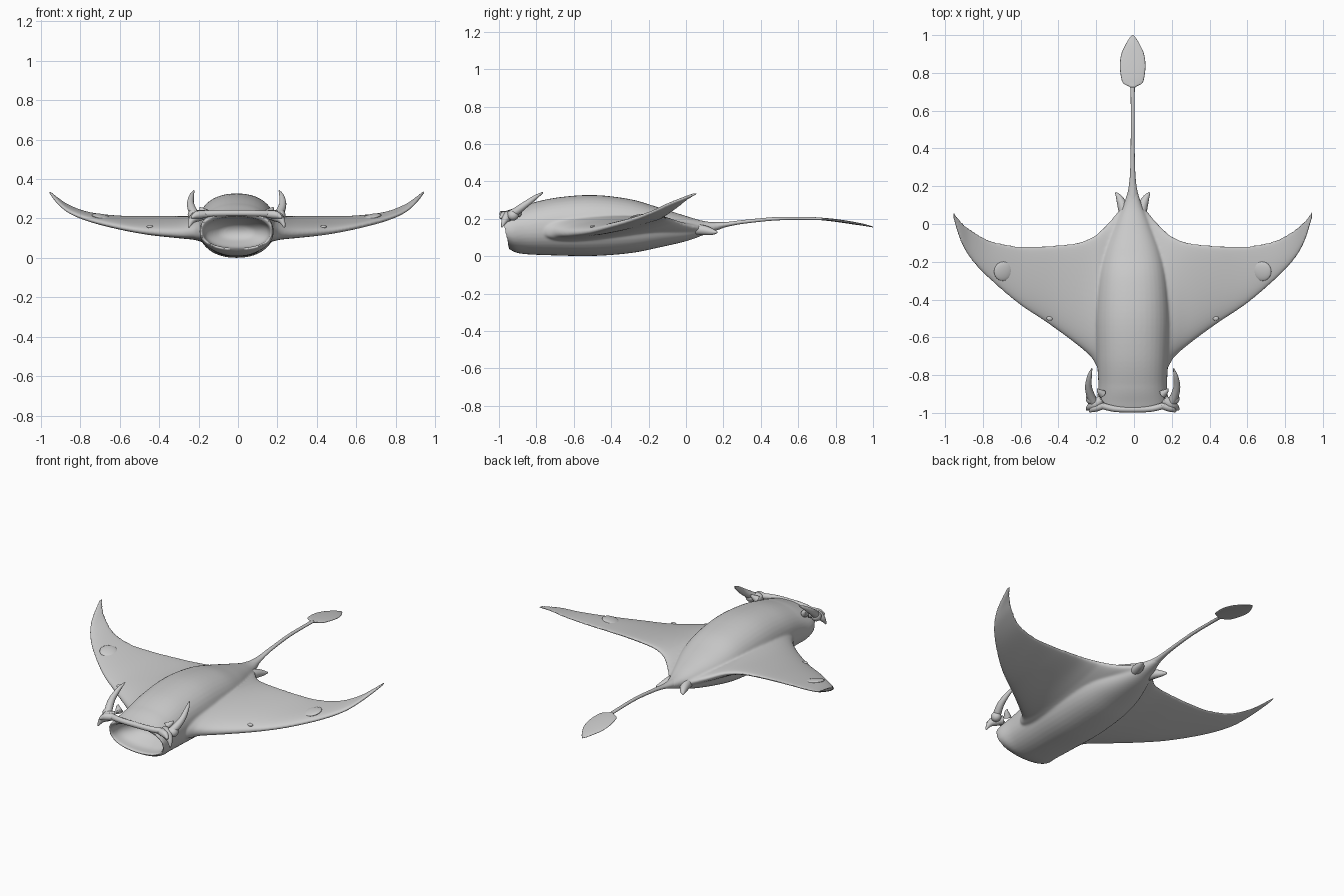
import bpy, bmesh, math
from mathutils import Vector

old = bpy.data.objects.get("Cube")
if old:
    bpy.data.objects.remove(old)

OFF = Vector((-0.007, 0, 0))
skin = bpy.data.materials.new("grey skin")
skin.use_nodes = True
skin.diffuse_color = (0.6, 0.6, 0.6, 1)
skin.node_tree.nodes["Principled BSDF"].inputs["Base Color"].default_value = (0.6, 0.6, 0.6, 1)


def spline(rows, steps):
    """Catmull-Rom interpolation of station rows."""
    out = []
    for i in range(len(rows) - 1):
        a, b, c, d = (rows[min(max(i + k, 0), len(rows) - 1)] for k in (-1, 0, 1, 2))
        for s in range(steps):
            t = s / steps
            out.append([0.5 * (2 * q + (r - p) * t + (2 * p - 5 * q + 4 * r - w) * t * t
                               + (3 * q - p - 3 * r + w) * t ** 3)
                        for p, q, r, w in zip(a, b, c, d)])
    return out + [list(rows[-1])]


def loft(name, rings):
    """Skin a list of closed rings and cap both ends."""
    bm = bmesh.new()
    loops = [[bm.verts.new(Vector(p) + OFF) for p in ring] for ring in rings]
    n = len(loops[0])
    for a, b in zip(loops, loops[1:]):
        for i in range(n):
            bm.faces.new((a[i], a[(i + 1) % n], b[(i + 1) % n], b[i]))
    bm.faces.new(loops[0][::-1])
    bm.faces.new(loops[-1])
    bmesh.ops.recalc_face_normals(bm, faces=bm.faces)
    mesh = bpy.data.meshes.new(name)
    bm.to_mesh(mesh)
    bm.free()
    mesh.materials.append(skin)
    mesh.shade_smooth()
    ob = bpy.data.objects.new(name, mesh)
    bpy.context.collection.objects.link(ob)
    return ob


def oval(y, hw, zb, zt, n=40, power=0.9):
    """Upright oval section; the head sections lean forward at the top."""
    ring = []
    for i in range(n):
        a = math.tau * i / n
        c, s = math.cos(a), math.sin(a)
        x = hw * math.copysign(abs(c) ** power, c)
        z = (zb + zt) / 2 + (zt - zb) / 2 * math.copysign(abs(s) ** power, s)
        lean = 0.2 * (z - 0.14) * min(1, max(0, (-0.85 - y) / 0.1))
        ring.append((x, y - lean, z))
    return ring


def foil(x, yl, yt, zl, zt, t, n=48):
    """Wing section with a round leading edge and thinner trailing edge."""
    ring = []
    for i in range(n):
        a = math.tau * i / n
        c = (1 - math.cos(a)) / 2
        bulge = math.copysign(abs(math.sin(a)) ** 0.8, math.sin(a))
        ring.append((x, yl + (yt - yl) * c,
                     zl + (zt - zl) * c + t * bulge * (1.2 - 0.65 * c)))
    return ring


def tube(name, rows, n=14):
    """Tapered round tube through (x, y, z, radius) rows."""
    pts = spline(rows, 5)
    rings = []
    for i, p in enumerate(pts):
        d = Vector(pts[min(i + 1, len(pts) - 1)][:3]) - Vector(pts[max(i - 1, 0)][:3])
        q = d.to_track_quat('Z', 'Y')
        rings.append([Vector(p[:3]) + q @ Vector((p[3] * math.cos(math.tau * k / n),
                                                  p[3] * math.sin(math.tau * k / n), 0))
                      for k in range(n)])
    return loft(name, rings)


def blob(name, loc, scale, rot=(0, 0, 0)):
    bpy.ops.mesh.primitive_uv_sphere_add(segments=24, ring_count=14, radius=1,
                                         location=Vector(loc) + OFF, rotation=rot)
    ob = bpy.context.object
    ob.name = name
    ob.scale = scale
    ob.data.materials.append(skin)
    ob.data.shade_smooth()
    return ob


# Body: the sections run from inside the mouth, around the lip, to the tail
mouth = [(-0.80, 0.03, 0.12, 0.14), (-0.82, 0.09, 0.09, 0.17),
         (-0.89, 0.155, 0.055, 0.20), (-0.96, 0.172, 0.05, 0.21)]
trunk = [(-0.972, 0.184, 0.042, 0.232), (-0.93, 0.188, 0.02, 0.247),
         (-0.85, 0.182, 0.01, 0.277), (-0.7, 0.19, 0.004, 0.312),
         (-0.5, 0.197, 0.001, 0.327), (-0.3, 0.185, 0.016, 0.305),
         (-0.15, 0.155, 0.045, 0.262), (0, 0.095, 0.08, 0.215),
         (0.1, 0.05, 0.115, 0.187), (0.2, 0.018, 0.15, 0.178)]
body = loft("body", [oval(*r) for r in spline(mouth, 5) + spline(trunk, 6)])

# Wings: one span from tip to tip, thick and blended at the roots
half = [(0, -0.77, 0.12, 0.14, 0.15, 0.07), (0.06, -0.77, 0.085, 0.14, 0.15, 0.07),
        (0.12, -0.775, 0.015, 0.135, 0.162, 0.072),
        (0.18, -0.765, -0.045, 0.132, 0.182, 0.066), (0.22, -0.705, -0.072, 0.129, 0.193, 0.055),
        (0.3, -0.635, -0.1, 0.124, 0.204, 0.042),
        (0.45, -0.525, -0.115, 0.132, 0.208, 0.03), (0.6, -0.425, -0.117, 0.156, 0.211, 0.022),
        (0.75, -0.298, -0.088, 0.193, 0.23, 0.017), (0.85, -0.195, -0.033, 0.232, 0.268, 0.013),
        (0.91, -0.095, 0.017, 0.28, 0.308, 0.011), (0.951, 0.035, 0.07, 0.33, 0.34, 0.009)]
span = [(-r[0],) + r[1:] for r in half[:0:-1]] + half
wings = loft("wings", [foil(*r) for r in spline(span, 6)])

# Merge the body and wings into one soft skin
bpy.ops.object.select_all(action='DESELECT')
wings.select_set(True)
body.select_set(True)
bpy.context.view_layer.objects.active = body
bpy.ops.object.join()
body.name = "body_and_wings"
remesh = body.modifiers.new("merge", 'REMESH')
remesh.mode = 'VOXEL'
remesh.voxel_size = 0.006
remesh.use_smooth_shade = True
soft = body.modifiers.new("soften", 'SMOOTH')
soft.factor = 0.5
soft.iterations = 12

# Tail with a flat leaf-shaped end
tail = [(0.08, 0.045, 0.12, 0.185), (0.15, 0.03, 0.135, 0.182), (0.22, 0.018, 0.157, 0.183),
        (0.32, 0.012, 0.175, 0.195), (0.5, 0.01, 0.192, 0.21), (0.7, 0.011, 0.193, 0.208),
        (0.725, 0.016, 0.192, 0.206), (0.745, 0.05, 0.19, 0.204), (0.78, 0.062, 0.186, 0.201),
        (0.84, 0.068, 0.178, 0.193), (0.9, 0.06, 0.169, 0.183), (0.95, 0.038, 0.162, 0.173),
        (0.985, 0.017, 0.156, 0.163), (1.0, 0.003, 0.154, 0.158)]
loft("tail", [oval(*r, n=24, power=1) for r in spline(tail, 5)])

# Rounded bar along the upper lip
tube("upper_lip", [(-0.185, -0.955, 0.222, 0.018), (-0.1, -0.978, 0.226, 0.016),
                   (0, -0.982, 0.227, 0.016), (0.1, -0.978, 0.226, 0.016),
                   (0.185, -0.955, 0.222, 0.018)])

# Paired parts
for side, s in (("left", 1), ("right", -1)):
    tube(side + "_horn", [(s * 0.2, -0.955, 0.21, 0.022), (s * 0.222, -0.91, 0.238, 0.022),
                          (s * 0.234, -0.86, 0.275, 0.018), (s * 0.228, -0.805, 0.315, 0.012),
                          (s * 0.216, -0.765, 0.341, 0.003)])
    blob(side + "_horn_joint", (s * 0.22, -0.925, 0.218), (0.028, 0.03, 0.028))
    tube(side + "_head_spike", [(s * 0.165, -0.93, 0.22, 0.024), (s * 0.2, -0.955, 0.212, 0.028),
                                (s * 0.228, -0.97, 0.19, 0.018), (s * 0.243, -0.985, 0.155, 0.004)])
    tube(side + "_lip_spike", [(s * 0.15, -0.96, 0.222, 0.018), (s * 0.2, -0.975, 0.218, 0.02),
                               (s * 0.228, -0.993, 0.205, 0.006)])
    tube(side + "_brow_spike", [(s * 0.16, -0.9, 0.228, 0.022), (s * 0.178, -0.885, 0.245, 0.012),
                                (s * 0.186, -0.872, 0.256, 0.003)])
    tube(side + "_rear_fin", [(s * 0.04, 0.04, 0.145, 0.03), (s * 0.055, 0.1, 0.138, 0.026),
                              (s * 0.072, 0.14, 0.13, 0.017), (s * 0.09, 0.167, 0.127, 0.004)])
    # Low round swellings on the wing
    blob(side + "_wing_disc", (s * 0.685, -0.25, 0.208), (0.05, 0.052, 0.013), (0.15, -s * 0.2, 0))
    blob(side + "_wing_bump", (s * 0.44, -0.5, 0.158), (0.016, 0.012, 0.008))
